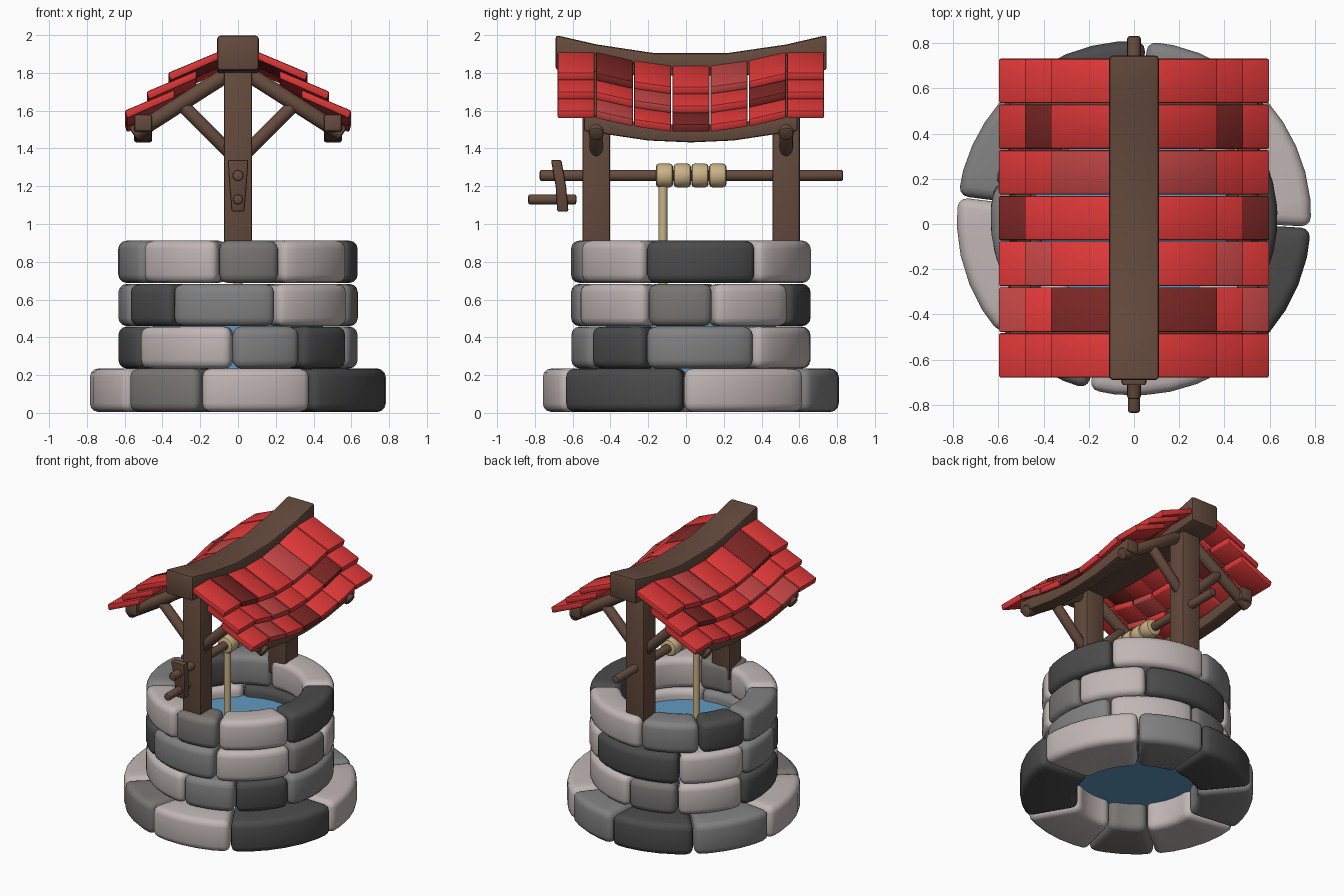
import bpy, bmesh
from math import sin, cos, pi, radians
from mathutils import Vector

if "Cube" in bpy.data.objects:
    bpy.data.objects.remove(bpy.data.objects["Cube"])

CY = 0.026  # y of the well axis (the crank makes the model slightly lopsided)


def material(name, r, g, b):
    m = bpy.data.materials.new(name)
    m.diffuse_color = (r, g, b, 1)
    m.use_nodes = True
    m.node_tree.nodes["Principled BSDF"].inputs["Base Color"].default_value = m.diffuse_color
    return m


STONE = {'L': material('stone_light', 0.53, 0.47, 0.46),
         'M': material('stone_mid', 0.22, 0.22, 0.22),
         'W': material('stone_warm', 0.19, 0.18, 0.17),
         'D': material('stone_dark', 0.07, 0.07, 0.07)}
WOOD = material('wood', 0.13, 0.07, 0.047)
ROPE = material('rope', 0.58, 0.45, 0.24)
WATER = material('water', 0.12, 0.32, 0.53)
RED = {'R': material('tile_red', 0.75, 0.04, 0.04),
       'F': material('tile_faded', 0.55, 0.06, 0.06),
       'D': material('tile_dark', 0.2, 0.02, 0.018)}


def loft(name, sections, mat, bevel=0.01, segs=2):
    """Skin equal-length closed sections, cap the ends, round the hard edges."""
    bm = bmesh.new()
    rings = [[bm.verts.new(p) for p in s] for s in sections]
    n = len(rings[0])
    for a, b in zip(rings, rings[1:]):
        for i in range(n):
            j = (i + 1) % n
            bm.faces.new((a[i], a[j], b[j], b[i]))
    bm.faces.new(rings[0])
    bm.faces.new(rings[-1])
    bmesh.ops.recalc_face_normals(bm, faces=bm.faces)
    if bevel:
        hard = [e for e in bm.edges if e.calc_face_angle(0) > radians(32)]
        bmesh.ops.bevel(bm, geom=hard, offset=bevel, segments=segs, profile=0.5,
                        affect='EDGES', clamp_overlap=True)
    me = bpy.data.meshes.new(name)
    bm.to_mesh(me)
    bm.free()
    me.materials.append(mat)
    ob = bpy.data.objects.new(name, me)
    bpy.context.collection.objects.link(ob)
    bpy.ops.object.select_all(action='DESELECT')
    ob.select_set(True)
    bpy.context.view_layer.objects.active = ob
    bpy.ops.object.shade_smooth_by_angle(angle=radians(40))
    return ob


def rod(name, a, b, r, mat, bevel=0.012, sides=16):
    a, b = Vector(a), Vector(b)
    q = (b - a).to_track_quat('Z', 'Y')
    ring = [q @ Vector((r * cos(2 * pi * i / sides), r * sin(2 * pi * i / sides), 0))
            for i in range(sides)]
    return loft(name, [[a + p for p in ring], [b + p for p in ring]], mat, bevel)


def beam(name, x0, x1, stations, mat, bevel=0.012):
    """Rectangular beam along y; stations are (y, z bottom, z top)."""
    return loft(name, [[(x0, y, lo), (x1, y, lo), (x1, y, hi), (x0, y, hi)]
                       for y, lo, hi in stations], mat, bevel)


# Stone courses: inner and outer radius, z range, seam angles, stone shades
courses = [
    (0.41, 0.785, 0.005, 0.235, (-60, -3, 51, 86, 130, 173, 221, 255), 'DLMDMLWL'),
    (0.42, 0.635, 0.235, 0.457, (-23, 33, 88, 121, 165, 213, 267, 302), 'MLWLDLMD'),
    (0.42, 0.635, 0.459, 0.683, (-22, 11, 56, 122, 166, 203, 236, 289), 'WLDLMDML'),
    (0.42, 0.635, 0.688, 0.912, (-23, 34, 97, 135, 167, 216, 260, 291), 'DLMDMLWL'),
]
for c, (ri, ro, z0, z1, seams, shades) in enumerate(courses):
    for k, shade in enumerate(shades):
        a0 = seams[k] + 0.25
        a1 = (seams[k + 1] if k < 7 else seams[0] + 360) - 0.25
        steps = max(3, round((a1 - a0) / 9))
        secs = []
        for i in range(steps + 1):
            t = radians(a0 + (a1 - a0) * i / steps)
            secs.append([(r * cos(t), CY + r * sin(t), z)
                         for r, z in ((ri, z0), (ro, z0), (ro, z1), (ri, z1))])
        loft(f'stone_{c + 1}_{k + 1}', secs, STONE[shade], 0.045, 3)

# Water inside the shaft
rod('water', (0, CY, 0.2), (0, CY, 0.61), 0.45, WATER, 0, 48)

# Posts, rafters and braces at both ends
for end, y in (('front', -0.475), ('back', 0.53)):
    beam(f'{end}_post', -0.075, 0.075,
         [(y - 0.073, 0.8, 1.85), (y + 0.073, 0.8, 1.85)], WOOD)
    for side, s in (('right', 1), ('left', -1)):
        rod(f'{end}_{side}_rafter', (s * 0.03, y, 1.81), (s * 0.555, y, 1.475), 0.041, WOOD)
        rod(f'{end}_{side}_brace', (s * 0.03, y, 1.365), (s * 0.29, y, 1.625), 0.036, WOOD)

# Sagging ridge beam and eave beams
beam('ridge_beam', -0.11, 0.11,
     [(-0.69, 1.815, 2.0), (-0.47, 1.795, 1.95), (-0.17, 1.785, 1.905),
      (0.22, 1.785, 1.905), (0.53, 1.795, 1.95), (0.745, 1.815, 2.0)], WOOD, 0.015)
sag_line = [(-0.54, 0.06), (-0.4, 0.04), (-0.2, 0.01), (CY, 0),
            (0.25, 0.01), (0.45, 0.04), (0.59, 0.06)]
for side, s in (('right', 1), ('left', -1)):
    beam(f'{side}_eave_beam', s * 0.455, s * 0.55,
         [(y, 1.432 + d, 1.522 + d) for y, d in sag_line], WOOD)

# Roof tiles: seven columns, three overlapping rows, mirrored in x
sag = [0, 0, -0.045, -0.073, -0.073, -0.045, 0, 0]
rows = [(0.085, 0.37, 1.80), (0.22, 0.485, 1.70), (0.335, 0.6, 1.60)]
shades = ['RDRRFRR', 'RRFRRDR', 'RFRDRRR']
for side, s in (('right', 1), ('left', -1)):
    for r, (xi, xo, z) in enumerate(rows):
        zi = z + (xo - xi) * 0.42
        for c in range(7):
            secs = []
            for k, inset in ((c, 0.003), (c + 1, -0.003)):
                y = CY + (k - 3.5) * 0.2025 + inset
                d = sag[k]
                secs.append([(s * xi, y, zi + d), (s * xo, y, z + d),
                             (s * (xo - 0.012), y, z - 0.042 + d), (s * xi, y, zi - 0.042 + d)])
            loft(f'{side}_tile_{r + 1}_{c + 1}', secs, RED[shades[r][c]], 0.009)

# Windlass: axle, crank arm and grip
rod('axle', (0, -0.775, 1.257), (0, 0.832, 1.257), 0.03, WOOD)
loft('crank_arm', [[(-w, y0, z), (w, y0, z), (w, y1, z), (-w, y1, z)]
                   for z, w, y0, y1 in ((1.065, 0.034, -0.682, -0.622),
                                        (1.2, 0.045, -0.69, -0.635),
                                        (1.34, 0.055, -0.715, -0.66))], WOOD)
rod('crank_grip', (0, -0.836, 1.13), (0, -0.58, 1.13), 0.027, WOOD)

# Rope coils and the hanging rope
for i in range(4):
    y = -0.16 + i * 0.094
    rod(f'rope_coil_{i + 1}', (0, y, 1.257), (0, y + 0.092, 1.257), 0.063, ROPE, 0.018)
rod('hanging_rope', (0, -0.122, 0.58), (0, -0.122, 1.24), 0.024, ROPE, 0, 12)
